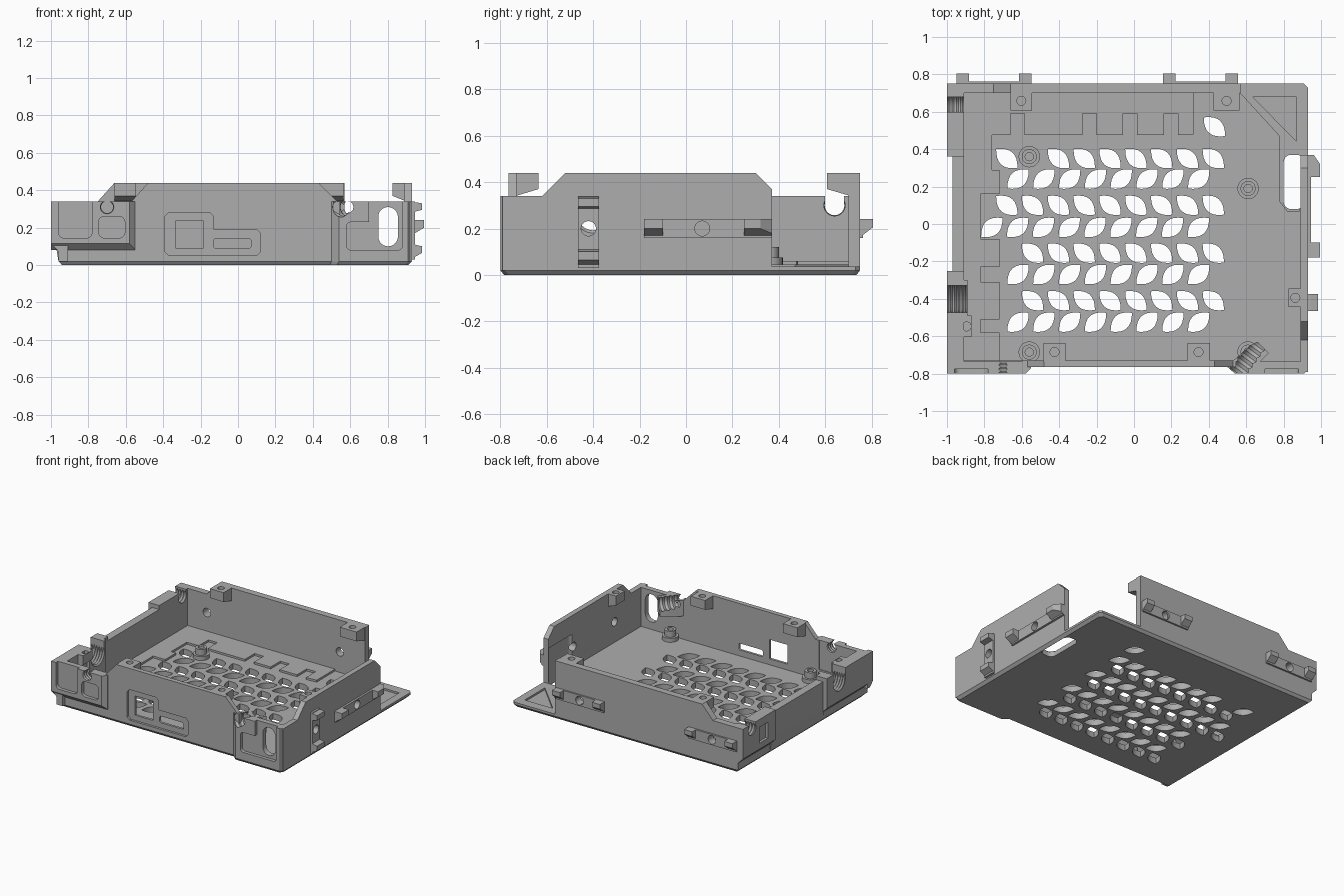
import bpy, bmesh, math
from mathutils import Vector

if "Cube" in bpy.data.objects:
    bpy.data.objects.remove(bpy.data.objects["Cube"])

grey = bpy.data.materials.new("plain grey")
grey.use_nodes = True
grey.diffuse_color = (0.42, 0.42, 0.42, 1)
grey.node_tree.nodes["Principled BSDF"].inputs["Base Color"].default_value = (0.42, 0.42, 0.42, 1)
parts = []


def finish(name, bm, keep):
    bmesh.ops.recalc_face_normals(bm, faces=bm.faces)
    mesh = bpy.data.meshes.new(name)
    bm.to_mesh(mesh)
    bm.free()
    mesh.materials.append(grey)
    ob = bpy.data.objects.new(name, mesh)
    bpy.context.scene.collection.objects.link(ob)
    if keep:
        parts.append(ob)
    return ob


def solid(name, polys, axis, lo, hi, shrink=1.0, keep=True):
    """Extrude outlines along an axis; shrink scales the low cap."""
    place = {"x": lambda a, b, t: (t, a, b), "y": lambda a, b, t: (a, t, b),
             "z": lambda a, b, t: (a, b, t)}[axis]
    bm = bmesh.new()
    for pts in polys:
        low = [bm.verts.new(place(a * shrink, b * shrink, lo)) for a, b in pts]
        high = [bm.verts.new(place(a, b, hi)) for a, b in pts]
        bm.faces.new(low)
        bm.faces.new(high)
        for i in range(len(pts)):
            j = (i + 1) % len(pts)
            bm.faces.new((low[i], low[j], high[j], high[i]))
    return finish(name, bm, keep)


def cut(ob, *cutters):
    for c in cutters:
        mod = ob.modifiers.new("cut", "BOOLEAN")
        mod.operation, mod.solver, mod.object = "DIFFERENCE", "EXACT", c
        graph = bpy.context.evaluated_depsgraph_get()
        mesh = bpy.data.meshes.new_from_object(ob.evaluated_get(graph))
        ob.modifiers.clear()
        ob.data = mesh
        bpy.data.objects.remove(c)


def hole(polys, axis, lo, hi):
    return solid("cutter", polys, axis, lo, hi, keep=False)


def rect(a, b, c, d):
    return [(a, c), (b, c), (b, d), (a, d)]


def round_rect(a, b, c, d, r, n=6):
    corners = [(b - r, d - r), (a + r, d - r), (a + r, c + r), (b - r, c + r)]
    return [(x + r * math.cos(math.pi / 2 * (q + k / n)), y + r * math.sin(math.pi / 2 * (q + k / n)))
            for q, (x, y) in enumerate(corners) for k in range(n + 1)]


def disc(x, y, r, n=24):
    return [(x + r * math.cos(math.tau * k / n), y + r * math.sin(math.tau * k / n)) for k in range(n)]


def thread(start, end, r, turns, n=24):
    """Ridged bore cutter running between two points."""
    a, b = Vector(start), Vector(end)
    u = (b - a).normalized().cross(Vector((0, 0, 1)))
    bm = bmesh.new()
    rings = []
    for i in range(2 * turns + 1):
        p = a.lerp(b, i / (2 * turns))
        rr = r if i % 2 else r * 0.85
        rings.append([bm.verts.new(p + u * x + Vector((0, 0, z))) for x, z in disc(0, 0, rr, n)])
    bm.faces.new(rings[0])
    bm.faces.new(rings[-1])
    for p, q in zip(rings, rings[1:]):
        for k in range(n):
            bm.faces.new((p[k], p[(k + 1) % n], q[(k + 1) % n], q[k]))
    return finish("cutter", bm, False)


# floor with bottom chamfer
outline = [(-.96, -.765), (.5, -.765), (.54, -.8), (.91, -.8), (.93, -.78), (.93, .73), (.91, .75), (-.96, .75)]
edge = solid("floor_chamfer", [outline], "z", 0, .02, shrink=.98)
floor = solid("floor", [outline], "z", .02, .045)


# leaf vents
def leaf(x, y, s, n=8):
    pts = []
    for side in (1, -1):
        for k in range(n):
            t = side * (2 * k / n - 1)
            w = side * .044 * (1 - t * t)
            pts.append((x + .057 * t - s * .66 * w, y + s * .05 * t + .75 * w))
    return pts


step = .138
rows = [(.35, -.68, -1), (.24, -.62, 1), (.1, -.68, -1), (-.018, -.76, 1),
        (-.156, -.542, -1), (-.27, -.62, 1), (-.41, -.542, -1), (-.525, -.62, 1)]
leaves = [leaf(.43, .52, -1)]
for y, x0, s in rows:
    x = x0
    while x < .46:
        if not (y > .3 and -.6 < x < -.5):
            leaves.append(leaf(x, y, s))
        x += step
cable_slot = round_rect(.8, .91, .08, .37, .04)
corner = [(.57, .8), (.57, .7), (.78, .47), (.78, .12), (.82, .07), (.885, .07), (.885, .37), (1, .37), (1, .8)]
cut(edge, hole(leaves, "z", -.1, .1), hole([cable_slot], "z", -.1, .1))
cut(floor, hole(leaves, "z", -.1, .1), hole([cable_slot], "z", -.1, .1),
    hole([corner], "z", .036, .1), hole([[(.635, .68), (.87, .68), (.87, .44)]], "z", .022, .1))

# raised comb ledge along the left and back
comb = [(-.92, -.74), (-.72, -.74)]
for low, high in ((-.58, -.51), (-.31, -.23), (-.08, .16)):
    comb += [(-.72, low), (-.82, low), (-.82, high), (-.72, high)]
comb += [(-.72, .29), (-.76, .29), (-.76, .475)]
for a in (-.66, -.275, -.06, .16):
    comb += [(a, .475), (a, .59), (a + .075, .59), (a + .075, .475)]
comb += [(.32, .48), (.32, .71), (-.92, .71)]
solid("comb_ledge", [comb], "z", .04, .06)

# front wall with port recess
front = solid("front_wall", [[(-.6, .02), (.6, .02), (.6, .34), (.53, .34), (.43, .44), (-.48, .44),
                              (-.57, .34), (-.6, .34)]], "y", -.765, -.73)
recess = [(-.37, .05), (.1, .05), (.12, .07), (.12, .17), (.1, .19), (-.13, .19), (-.13, .26), (-.15, .28),
          (-.37, .28), (-.39, .26), (-.39, .07)]
cut(front, hole([recess], "y", -.8, -.748),
    hole([rect(-.335, -.185, .09, .235), round_rect(-.13, .07, .09, .14, .012)], "y", -.9, -.7),
    hole([rect(.545, .7, .25, .5)], "y", -.9, -.7))

# front left block, with pockets and a cable notch
fl = solid("front_left_block", [[(-.765, .08), (-.8, .115), (-.8, .34), (-.735, .34), (-.735, .08)]], "x", -1, -.55)
cut(fl, hole([round_rect(-.96, -.78, .145, .4, .03), round_rect(-.745, -.605, .145, .26, .03)], "y", -.9, -.775),
    hole([[(-.59, -.81), (-.5, -.81), (-.5, -.765), (-.545, -.765)]], "z", 0, .5),
    thread((-.7, -.85, .31), (-.7, -.7, .31), .038, 7))
solid("front_left_skirt", [rect(-.96, -.55, .02, .12)], "y", -.765, -.73)

# front right block, with stepped pocket, slot and angled cable bore
block = [(.5, -.765), (.54, -.8), (.91, -.8), (.93, -.78), (.93, -.735), (.5, -.735)]
fr = solid("front_right_block", [block], "z", .02, .34)
boss = solid("angled_bore_boss", [[(.52, -.74), (.67, -.74), (.72, -.69), (.66, -.63), (.62, -.65)]], "z", .22, .34)
cut(fr, hole([round_rect(.58, .88, .08, .23, .025)], "y", -.9, -.775),
    hole([round_rect(.7, .88, .1, .4, .025)], "y", -.9, -.775),
    hole([round_rect(.75, .855, .1, .31, .052)], "y", -.9, -.7))
for ob in (fr, boss):
    cut(ob, thread((.52, -.84, .31), (.71, -.58, .31), .055, 9))

# left wall: two thick end posts and a thinner lower middle
post = [(-.96, .02), (-.96, .075), (-1, .115), (-1, .34), (-.91, .34), (-.91, .02)]
left_front = solid("left_wall_front", [post], "y", -.79, -.25)
left_back = solid("left_wall_back", [post], "y", .36, .75)
solid("left_wall_middle", [[(-.96, .02), (-.97, .08), (-.97, .31), (-.91, .31), (-.91, .02)]], "y", -.26, .37)
collar = solid("cable_collar", [rect(-.5, -.3, .06, .34)], "x", -.92, -.89)
cut(left_front, hole([round_rect(-.96, -.78, .145, .4, .03)], "y", -.9, -.775))
for ob in (left_front, collar):
    cut(ob, thread((-1.04, -.4, .26), (-.86, -.4, .26), .08, 9),
        hole([rect(-.472, -.328, .26, .5)], "x", -1.1, -.8))
cut(left_back, thread((-1.04, .64, .3), (-.86, .64, .3), .05, 8),
    hole([rect(.6, .68, .3, .5)], "x", -1.1, -.8),
    hole([rect(.45, .55, .16, .28)], "x", -1.1, -.98))

# back and right walls with screw holes
back = solid("back_wall", [[(-.96, .02), (.57, .02), (.57, .44), (-.66, .44), (-.75, .34), (-.96, .34)]],
             "y", .7, .75)
right = solid("right_wall", [[(-.79, .02), (.37, .02), (.37, .37), (.3, .44), (-.52, .44), (-.62, .34),
                              (-.79, .34)]], "x", .89, .93)
cut(back, hole([disc(-.75, .2, .032), disc(.36, .2, .032)], "y", .6, .9))
cut(right, hole([disc(.07, .2, .032), disc(-.42, .2, .032)], "x", .8, 1.1),
    hole([cable_slot], "z", -.1, .3))

# outer clips: thin bar plus wedge ends
for n, x in enumerate((-.95, .155)):
    bar = solid(f"back_clip_bar_{n}", [rect(x, x + .4, .16, .24)], "y", .74, .763)
    cut(bar, hole([disc(x + .2, .2, .032)], "y", .6, .9))
    for m, a in enumerate((x, x + .335)):
        solid(f"back_clip_end_{n}_{m}", [[(.74, .24), (.805, .24), (.805, .205), (.74, .155)]], "x", a, a + .067)
bar = solid("right_clip_bar", [rect(-.18, .37, .16, .24)], "x", .92, .946)
cut(bar, hole([disc(.07, .2, .032)], "x", .8, 1.1))
for a, b in ((-.18, -.1), (.25, .37)):
    slope = [(.92, .24), (.995, .24), (.995, .2), (.92, .155)]
    end = solid("right_clip_end", [slope], "y", a, b)
    if b > 0:
        cut(end, hole([[(.94, .4), (1.1, .4), (1.1, .32), (.995, .32)]], "z", 0, .5))
bar = solid("upright_clip_bar", [rect(-.465, -.375, .03, .34)], "x", .92, .946)
cut(bar, hole([disc(-.42, .2, .032)], "x", .8, 1.1))
for n, tips in enumerate(([.34, .33, .295, .28], [.03, .065, .1, .115])):
    solid(f"upright_clip_end_{n}", [list(zip((.92, .985, .985, .92), tips))], "y", -.465, -.375)

# screw bosses on wall tops, sloped underneath
for name, axis, a, b, wall, tip, top in (
        ("back", "x", -.66, -.545, .71, .607, .44), ("back", "x", .425, .565, .71, .607, .44),
        ("front", "x", -.485, -.365, -.735, -.635, .44), ("front", "x", .285, .405, -.735, -.635, .44),
        ("right", "y", -.445, -.345, .9, .825, .44), ("left", "y", -.605, -.49, -.92, -.87, .34)):
    side = [(wall, top), (tip, top), (tip, top - .07), (wall, top - .1)]
    ob = solid(f"{name}_screw_boss", [side], axis, a, b)
    m, w = (a + b) / 2, (wall + tip) / 2
    cut(ob, hole([disc(*((m, w) if axis == "x" else (w, m)), .024)], "z", top - .06, top + .1))

# standoffs
for x, y in ((-.56, .36), (.61, .19), (-.56, -.685), (.61, -.685)):
    base = solid("standoff_base", [disc(x, y, .057, 32)], "z", .04, .075)
    stem = solid("standoff_stem", [disc(x, y, .04, 32)], "z", .07, .12)
    cut(stem, hole([disc(x, y, .022)], "z", .08, .2))

# smooth the round surfaces only
bpy.ops.object.select_all(action="DESELECT")
for ob in parts:
    ob.select_set(True)
bpy.context.view_layer.objects.active = parts[0]
bpy.ops.object.shade_smooth_by_angle(angle=math.radians(25))
